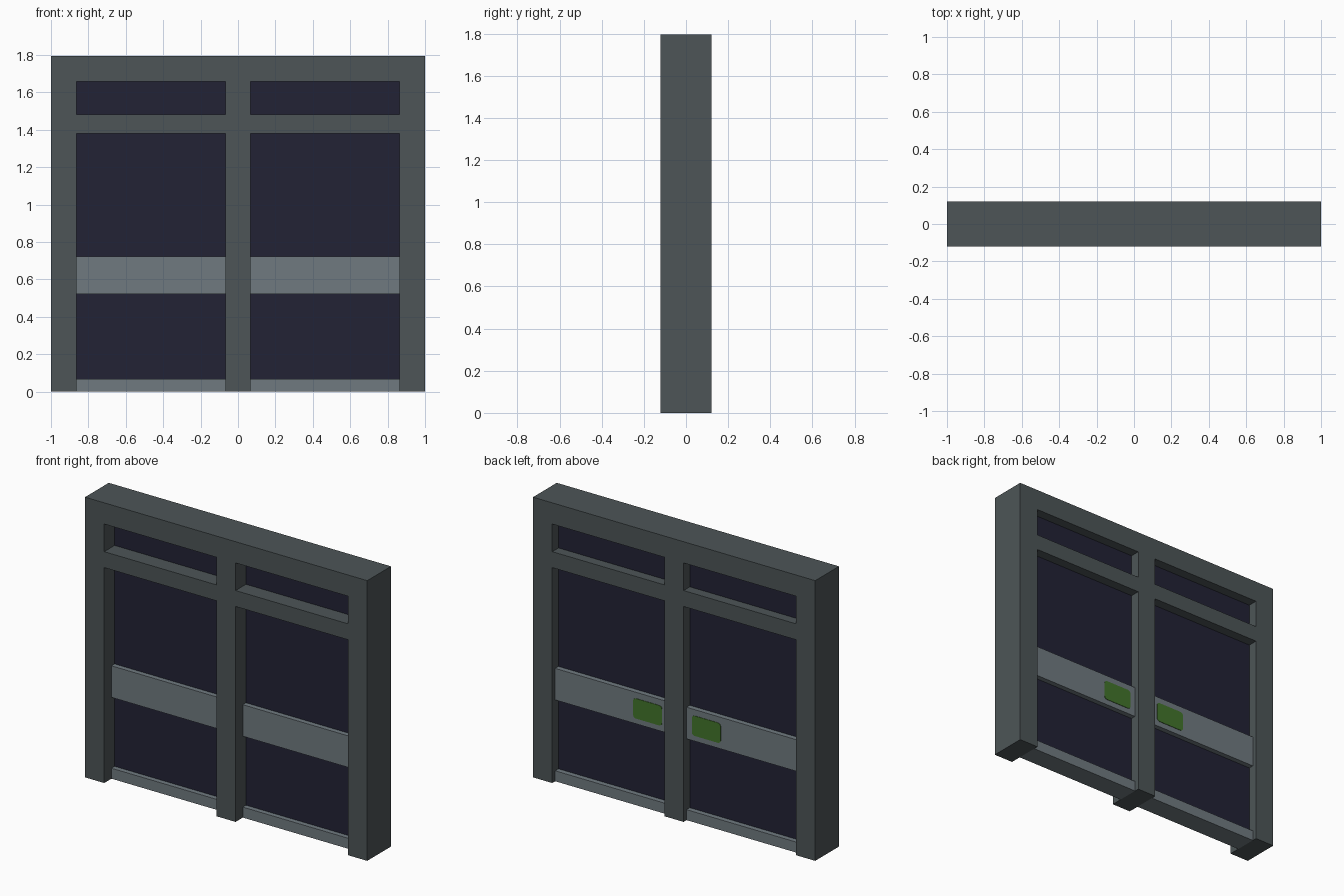
import bpy, bmesh
from mathutils import Vector

if "Cube" in bpy.data.objects:
    bpy.data.objects.remove(bpy.data.objects["Cube"])

W, H, D = 1.0, 1.795, 0.12           # half width, height, half depth
IN, OUT = 0.067, 0.864               # opening inner / outer x
GLASS_Y = (-0.015, 0.057)
RAIL_Y = (-0.047, 0.09)


def material(name, r, g, b):
    def lin(c):
        c /= 255
        return c / 12.92 if c < 0.04045 else ((c + 0.055) / 1.055) ** 2.4
    m = bpy.data.materials.new(name)
    m.diffuse_color = (lin(r), lin(g), lin(b), 1)
    m.use_nodes = True
    m.node_tree.nodes["Principled BSDF"].inputs["Base Color"].default_value = m.diffuse_color
    return m


frame_mat = material("dark grey frame", 77, 85, 87)
rail_mat = material("light grey metal", 112, 122, 128)
glass_mat = material("dark glass", 34, 34, 53)
pad_mat = material("green pad", 66, 116, 42)


def finish(bm, name, mat):
    bmesh.ops.recalc_face_normals(bm, faces=bm.faces[:])
    me = bpy.data.meshes.new(name)
    bm.to_mesh(me)
    bm.free()
    me.materials.append(mat)
    ob = bpy.data.objects.new(name, me)
    bpy.context.collection.objects.link(ob)
    return ob


def box(name, mat, xs, ys, zs, round_y=0):
    bm = bmesh.new()
    bmesh.ops.create_cube(bm, size=1)
    lo = Vector((xs[0], ys[0], zs[0]))
    hi = Vector((xs[1], ys[1], zs[1]))
    for v in bm.verts:
        v.co = Vector([lo[i] + (v.co[i] + 0.5) * (hi[i] - lo[i]) for i in range(3)])
    if round_y:  # round the corners seen from front and back
        edges = [e for e in bm.edges
                 if abs(e.verts[0].co.y - e.verts[1].co.y) > 1e-5]
        bmesh.ops.bevel(bm, geom=edges, offset=round_y, segments=4,
                        profile=0.5, affect='EDGES')
    return finish(bm, name, mat)


# Frame: grid of cells with the openings left out, extruded in depth
cx = [-W, -OUT, -IN, IN, OUT, W]
cz = [0, 1.38, 1.482, 1.659, H]
bm = bmesh.new()
grid = [[bm.verts.new((x, -D, z)) for z in cz] for x in cx]
for i in range(5):
    for k in range(4):
        if i in (1, 3) and k in (0, 2):
            continue
        bm.faces.new((grid[i][k], grid[i + 1][k], grid[i + 1][k + 1], grid[i][k + 1]))
ext = bmesh.ops.extrude_face_region(bm, geom=bm.faces[:], use_keep_orig=True)
moved = [g for g in ext["geom"] if isinstance(g, bmesh.types.BMVert)]
bmesh.ops.translate(bm, vec=(0, 2 * D, 0), verts=moved)
finish(bm, "door_frame", frame_mat)

# Doors and upper windows, left and right
for side, s in (("left", -1), ("right", 1)):
    xs = sorted((s * IN, s * OUT))
    box(side + "_upper_glass", glass_mat, xs, GLASS_Y, (1.482, 1.659))
    box(side + "_door_glass", glass_mat, xs, GLASS_Y, (0.06, 1.38))
    box(side + "_middle_rail", rail_mat, xs, RAIL_Y, (0.521, 0.723))
    box(side + "_bottom_rail", rail_mat, xs, RAIL_Y, (0.0, 0.067))
    # green push pad on the back of the middle rail
    box(side + "_push_pad", pad_mat, sorted((s * 0.106, s * 0.31)),
        (RAIL_Y[1] - 0.003, RAIL_Y[1] + 0.003), (0.556, 0.684), round_y=0.02)
